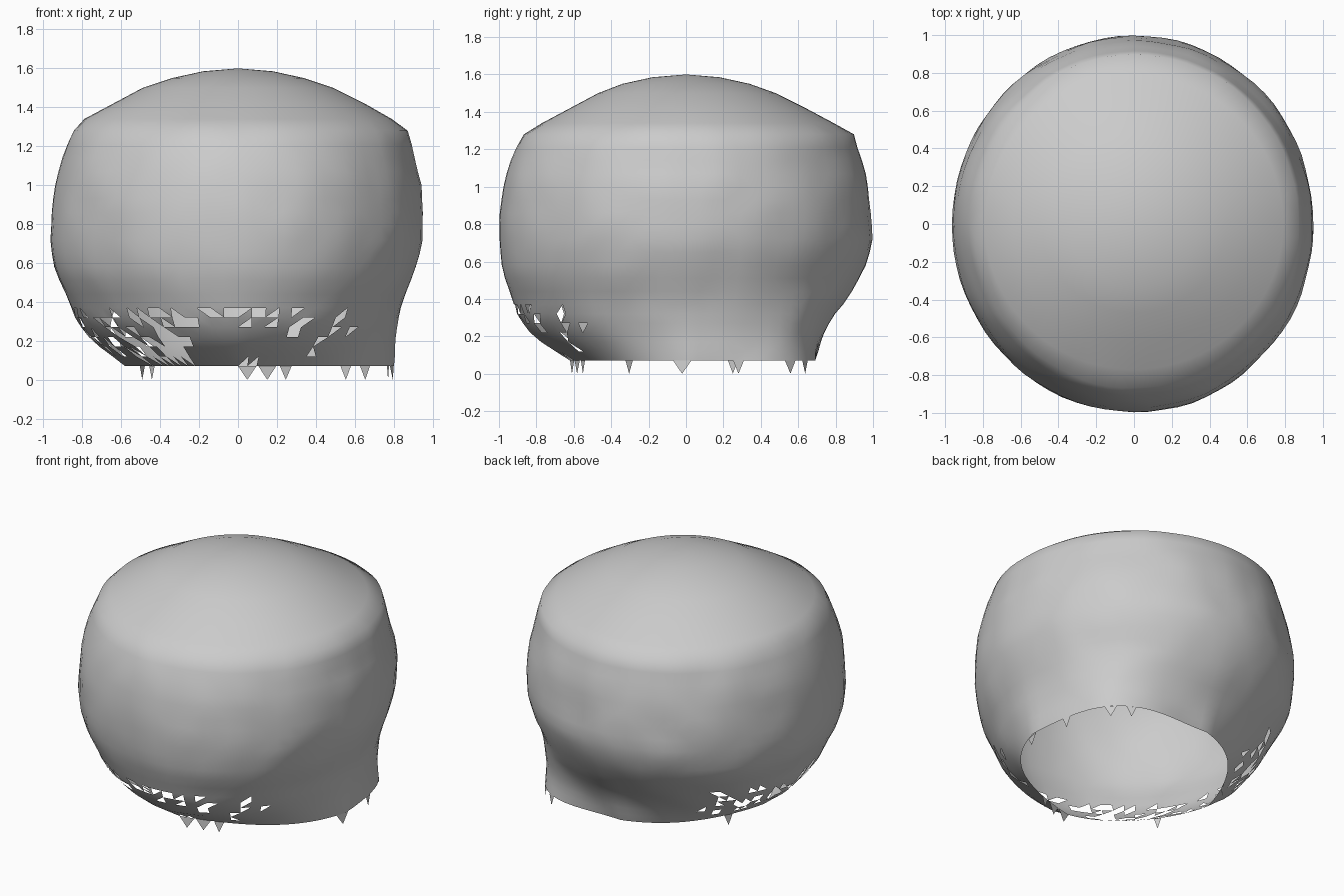
import bpy, bmesh, math, random
from mathutils import Vector, noise

cube = bpy.data.objects.get("Cube")
if cube:
    bpy.data.objects.remove(cube)
random.seed(4)

grey = bpy.data.materials.new("plain_grey")
grey.use_nodes = True
colour = (0.6, 0.6, 0.6, 1)
grey.diffuse_color = colour
grey.node_tree.nodes["Principled BSDF"].inputs["Base Color"].default_value = colour

# Wall profile: height, then reach to the left, back, right and front
LEVELS = [
    (.07, .79, .68, .58, .62), (.2, .80, .72, .75, .82), (.3, .82, .78, .83, .90),
    (.4, .84, .86, .87, .93), (.55, .90, .95, .94, .98), (.7, .945, 1, .96, 1),
    (.85, .955, .99, .955, .995), (1, .945, .97, .94, .975), (1.1, .92, .95, .92, .95),
    (1.2, .9, .92, .88, .91), (1.28, .875, .9, .845, .87), (1.34, .79, .79, .79, .77),
    (1.42, .65, .64, .64, .62), (1.5, .49, .48, .49, .47), (1.55, .34, .34, .34, .34),
    (1.585, .18, .18, .18, .18),
]
SIDES = 80


def reach(z, angle):
    """Distance from the axis to the wall at a height and direction."""
    for low, high in zip(LEVELS, LEVELS[1:]):
        if z <= high[0]:
            break
    t = (z - low[0]) / (high[0] - low[0])
    ends = [a + (b - a) * t for a, b in zip(low[1:], high[1:])]
    turn = angle / (math.pi / 2)
    q = int(turn) % 4
    w = math.sin((turn - int(turn)) * math.pi / 2) ** 2
    r = ends[q] * (1 - w) + ends[(q + 1) % 4] * w
    # The left back corner keeps its bulk down to the rim, the others tuck in
    lowness = max(0, (.5 - z) / .43)
    bulk = .18 * max(0, math.cos(angle - math.pi / 4)) ** 8
    return r + lowness * (bulk - .06 * abs(math.sin(2 * angle)))


def wall_point(z, angle):
    r = reach(z, angle)
    p = Vector((r * math.cos(angle), r * math.sin(angle), z))
    if .1 < z < 1.3:
        p -= Vector((p.x, p.y, 0)) * .01 * noise.noise(p * 5)
    return p


def make_object(name, bm):
    mesh = bpy.data.meshes.new(name)
    bm.to_mesh(mesh)
    bm.free()
    mesh.materials.append(grey)
    obj = bpy.data.objects.new(name, mesh)
    bpy.context.collection.objects.link(obj)
    return obj


# Shell: stacked rings closed by a low dome
heights = [.07 + .05 * i for i in range(7)]
heights += [.37 + .07 * i for i in range(1, 13)]
heights += [level[0] for level in LEVELS if level[0] > 1.25]
bm = bmesh.new()
rings = [[bm.verts.new(wall_point(z, math.tau * i / SIDES)) for i in range(SIDES)]
         for z in heights]
for low, high in zip(rings, rings[1:]):
    for i in range(SIDES):
        j = (i + 1) % SIDES
        bm.faces.new((low[i], low[j], high[j], high[i]))
peak = bm.verts.new((0, 0, 1.6))
for i in range(SIDES):
    bm.faces.new((rings[-1][i], rings[-1][(i + 1) % SIDES], peak))
bmesh.ops.triangulate(bm, faces=bm.faces[:])

# Ragged openings low on the front and right
torn = []
for f in bm.faces:
    c = f.calc_center_median()
    if c.z > .37 or c.x + c.y > .1:
        continue
    chance = .04
    if c.y < -.3 and -.55 < c.x < -.24 and .1 < c.z < .35:
        chance = .75
    elif c.y < 0 and -.25 <= c.x < .2 and c.z > .31:
        chance = .7
    elif c.x < -.45 and c.z > .12:
        chance = .25
    elif c.x > .2 and c.z > .2:
        chance = .15
    if random.random() < chance:
        torn.append(f)
bmesh.ops.delete(bm, geom=torn, context="FACES")
shell = make_object("shell", bm)
bpy.context.view_layer.objects.active = shell
shell.select_set(True)
bpy.ops.object.shade_smooth_by_angle(angle=math.radians(50))

# Loose scraps hanging from the rim
bm = bmesh.new()
for degrees, width in ((270, 9), (280, 9), (291, 6), (212, 5), (355, 7),
                       (18, 4), (38, 5), (47, 4), (150, 6)):
    a = math.radians(degrees)
    b = a + math.radians(width)
    tip = wall_point(.07, (a + b) / 2)
    tip.z = 0
    bm.faces.new([bm.verts.new(p) for p in (wall_point(.07, a), tip, wall_point(.07, b))])
make_object("rim_scraps", bm)
